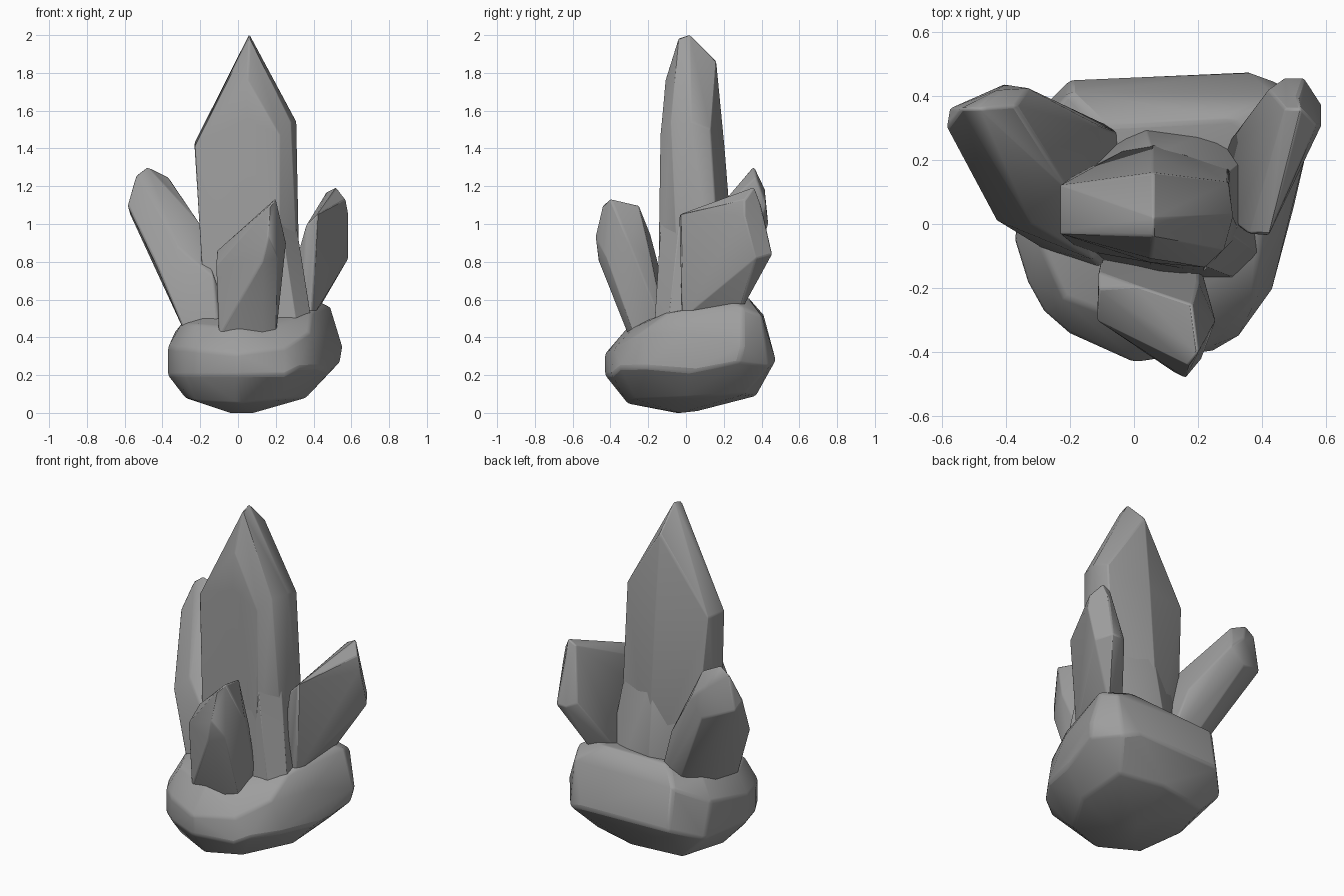
import bpy
import bmesh
from math import radians

default_cube = bpy.data.objects.get("Cube")
if default_cube:
    bpy.data.objects.remove(default_cube, do_unlink=True)

# Single grey stone material
stone_grey = bpy.data.materials.new("stone_grey")
stone_grey.use_nodes = True
colour = (.34, .34, .34, 1)
stone_grey.diffuse_color = colour
shader = next(node for node in stone_grey.node_tree.nodes if node.type == 'BSDF_PRINCIPLED')
shader.inputs["Base Color"].default_value = colour
shader.inputs["Roughness"].default_value = .8


def ring(height, *corners):
    """Level outline: every corner shares one height."""
    return [(x, y, height) for x, y in corners]


def faceted_solid(name, groups, bevel_width):
    """Build each group of corners as a cut stone, then soften its edges."""
    mesh = bpy.data.meshes.new(name)
    bm = bmesh.new()
    for corners in groups:
        verts = [bm.verts.new(corner) for corner in corners]
        bmesh.ops.convex_hull(bm, input=verts)
    loose = [vert for vert in bm.verts if not vert.link_faces]
    bmesh.ops.delete(bm, geom=loose, context='VERTS')
    bmesh.ops.dissolve_limit(bm, angle_limit=radians(1), verts=bm.verts, edges=bm.edges)
    bmesh.ops.recalc_face_normals(bm, faces=bm.faces)
    bm.to_mesh(mesh)
    bm.free()
    mesh.materials.append(stone_grey)

    solid = bpy.data.objects.new(name, mesh)
    bpy.context.collection.objects.link(solid)
    bevel = solid.modifiers.new("soft_edges", 'BEVEL')
    bevel.width = bevel_width
    bevel.segments = 2
    bevel.limit_method = 'ANGLE'
    bevel.angle_limit = radians(25)

    bpy.ops.object.select_all(action='DESELECT')
    solid.select_set(True)
    bpy.context.view_layer.objects.active = solid
    bpy.ops.object.shade_smooth_by_angle(angle=radians(35))


# Base boulder: rounded underside, wide belt and a top rising toward the back
underside = [(-.04, -.05, 0), (.08, -.03, 0), (.03, .06, .01),
             (-.22, -.21, .06), (0, -.31, .05), (.21, -.26, .07), (.36, 0, .08),
             (.36, .31, .1), (.1, .37, .09), (-.2, .32, .08), (-.28, .05, .08)]
belt = [(-.37, -.05, .2), (-.33, -.18, .2), (-.28, -.27, .2), (-.2, -.34, .2),
        (0, -.43, .2), (.25, -.395, .2), (.33, -.35, .24),
        (.43, -.21, .24), (.49, .02, .22), (.54, .28, .27), (.45, .44, .25),
        (.36, .475, .28), (-.2, .45, .28), (-.34, .31, .22)]
shoulder = [(-.37, -.05, .35), (-.33, -.18, .34), (-.28, -.27, .34), (-.2, -.34, .33),
            (0, -.43, .31), (.24, -.38, .34), (.38, -.23, .43), (.48, 0, .43),
            (.555, .3, .35), (.49, .3, .56), (.45, .4, .52), (-.2, .41, .52),
            (-.34, .25, .42)]
crown = [(-.3, -.05, .47), (-.22, -.23, .47), (0, -.31, .45), (.2, -.28, .45),
         (.39, -.1, .53), (.43, .25, .59), (.3, .33, .61), (-.1, .31, .6),
         (-.26, .2, .52)]
faceted_solid("base_boulder", [underside + belt + shoulder + crown], .015)

# Tall central crystal; its flared foot narrows into the shaft
waist = [(-.17, -.08), (.05, -.13), (.22, -.15), (.33, -.03),
         (.3, .2), (.06, .28), (-.16, .17)]
foot = [(-.15, -.1), (.1, -.17), (.32, -.17), (.4, -.1),
        (.37, .22), (.25, .29), (.03, .32), (-.13, .22)]
core = [(-.17, -.05), (.05, -.115), (.22, -.13), (.3, -.03),
        (.28, .15), (.06, .22), (-.17, .12)]
facets = [(-.23, -.03, 1.41), (-.23, .12, 1.43), (.05, -.12, 1.55),
          (.22, -.135, 1.47), (.28, -.08, 1.54), (.31, .03, 1.54),
          (.295, .13, 1.5), (.06, .205, 1.4)]
tip = [(.05, -.11, 1.76), (.06, -.04, 1.985), (.06, .02, 2.005), (.06, .16, 1.865)]
faceted_solid("central_crystal", [
    ring(.45, *waist) + facets + tip,
    ring(.42, *foot) + ring(1.05, *core),
], .008)

# Leaning crystal on the -x side
root = ring(.42, (-.28, -.08), (-.1, -.14), (0, 0), (0, .27), (-.12, .27), (-.25, .1))
middle = [(-.43, .01, .78), (-.32, 0, .88), (-.2, .1, 1), (-.13, -.11, .72),
          (-.12, .31, .8), (-.27, .34, .72), (-.42, .2, .74)]
end = [(-.585, .3, 1.1), (-.44, .27, 1.13), (-.35, .35, 1.2), (-.33, .425, 1.1),
       (-.41, .435, 1), (-.575, .36, 1.06)]
cap = [(-.54, .36, 1.26), (-.48, .36, 1.305), (-.37, .37, 1.25), (-.42, .42, 1.18)]
faceted_solid("leaning_crystal", [root + middle + end + cap], .01)

# Broad blade crystal on the +x side
near_edge = [(.34, -.02, .45), (.39, -.02, .5), (.32, 0, .85), (.36, -.03, .99),
             (.42, -.035, 1.05)]
far_end = [(.585, .31, 1.05), (.57, .31, 1.13), (.52, .36, 1.195), (.47, .36, 1.17),
           (.51, .4, 1.09), (.585, .37, .82), (.53, .455, .84), (.47, .455, .84),
           (.42, .42, .86)]
blade_root = ring(.52, (.27, .22), (.41, .28), (.29, .1))
faceted_solid("blade_crystal", [near_edge + far_end + blade_root], .007)

# Short front crystal with a slanted top
root = ring(.4, (-.1, -.29), (.13, -.3), (.2, -.27), (.2, -.1), (-.1, -.1))
middle = [(-.115, -.3, .78), (.13, -.465, .81), (.16, -.48, .93), (.21, -.42, .82),
          (.255, -.3, .9), (.2, -.18, .8), (-.11, -.15, .8)]
slanted_top = [(-.11, -.2, .86), (0, -.19, .95), (.18, -.25, 1.1),
               (.2, -.4, 1.135), (.17, -.44, 1.1)]
faceted_solid("front_crystal", [root + middle + slanted_top], .008)
